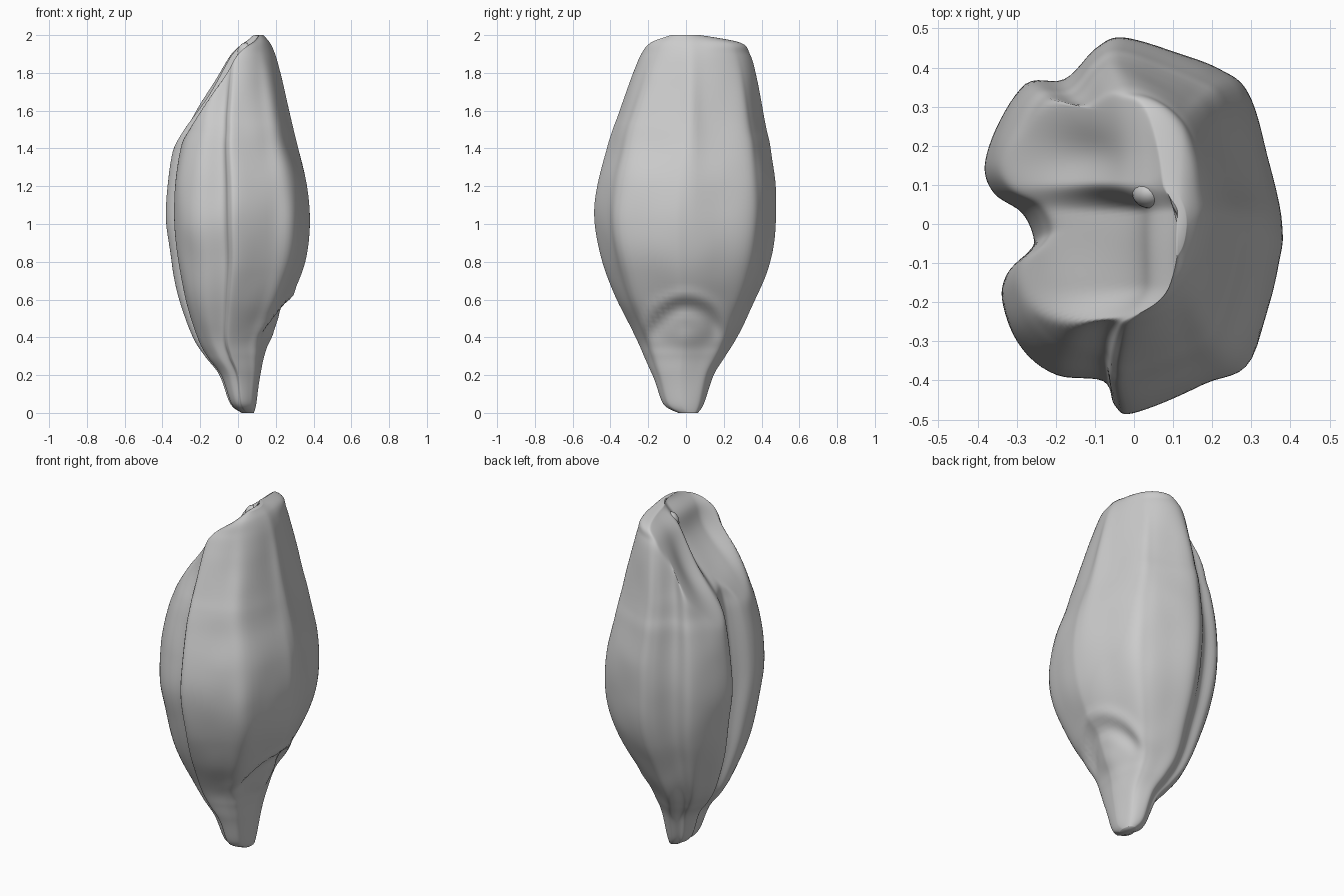
import bpy
import bmesh
import math
from mathutils import Vector, noise

cube = bpy.data.objects.get("Cube")
if cube:
    bpy.data.objects.remove(cube, do_unlink=True)

husk = bpy.data.materials.new("pale_grey_husk")
husk.use_nodes = True
husk.diffuse_color = (0.6, 0.6, 0.6, 1)
shader = husk.node_tree.nodes["Principled BSDF"]
shader.inputs["Base Color"].default_value = (0.6, 0.6, 0.6, 1)
shader.inputs["Roughness"].default_value = 0.7

# Widest cross-section: angular back, side ribs, two lobes and a groove
SECTION = [(.38, 0), (.37, -.1), (.3, -.34), (.18, -.41), (0, -.48), (-.05, -.46),
           (-.08, -.4), (-.2, -.385), (-.3, -.3), (-.34, -.2), (-.33, -.13),
           (-.28, -.08), (-.26, -.04), (-.29, .03), (-.36, .08), (-.385, .15),
           (-.35, .25), (-.28, .36), (-.18, .37), (-.1, .45), (-.03, .48),
           (.1, .44), (.22, .395), (.29, .34), (.34, .18)]

# Height, then the extents in x and y before the tip is scooped
PROFILE = [(0, .02, .08, -.04, .06), (.05, -.045, .095, -.125, .095),
           (.2, -.1, .12, -.18, .145), (.3, -.18, .135, -.22, .21),
           (.4, -.24, .16, -.265, .27), (.6, -.31, .27, -.365, .37),
           (.8, -.355, .355, -.44, .445), (1, -.38, .38, -.48, .475),
           (1.2, -.375, .365, -.465, .475), (1.4, -.345, .31, -.42, .45),
           (1.5, -.32, .285, -.39, .425), (1.6, -.295, .26, -.35, .405),
           (1.8, -.23, .215, -.28, .37), (1.9, -.18, .19, -.24, .34),
           (1.96, -.08, .165, -.19, .29), (2, .05, .13, -.08, .08)]


def spline(points, steps, closed):
    """Sample a smooth curve through points of any dimension."""
    n, out = len(points), []
    for i in range(n if closed else n - 1):
        pick = [points[k % n] if closed else points[min(max(k, 0), n - 1)]
                for k in range(i - 1, i + 3)]
        for s in range(steps):
            t = s / steps
            out.append([b + t / 2 * (c - a + t * (2 * a - 5 * b + 4 * c - d
                        + t * (3 * (b - c) + d - a))) for a, b, c, d in zip(*pick)])
    if not closed:
        out.append(list(points[-1]))
    return out


def bump(value, centre, width):
    return math.exp(-((value - centre) / width) ** 2)


def ramp(value, start, end):
    t = min(1, max(0, (value - start) / (end - start)))
    return t * t * (3 - 2 * t)


def scoop(y, z):
    """Slanted tip face: a deep hollow beside a higher, shallow shelf."""
    x = -.33 + .62 * (z - 1.4) + .05 * bump(z, 2, .06)
    x -= .02 * ramp(y, .03, .1)
    deep = ramp(y, -.28, -.16) * (1 - ramp(y, .03, .11))
    x += .085 * deep * bump(z, 1.78, .17)
    return x + .04 * bump(y, .17, .08) * bump(z, 1.72, .16)


def embryo(y, z):
    """Arched rim over a pit, with a low swelling inside."""
    arch = math.hypot(y / .2, (z - .4) / .2)
    upper = ramp(z, .36, .48)
    return (upper * (.01 * bump(arch, 1.12, .15) - .02 * bump(arch, .78, .2))
            + .015 * bump(y, 0, .09) * bump(z, .4, .06))


def husk_point(sx, sy, row):
    z, x_min, x_max, y_min, y_max = row
    # Round off the ribs towards the stem and the tip
    blend = .6 * max(0, 1 - z / .38) + .85 * ramp(z, 1.62, 1.95)
    scale = 1 + blend * (1 / math.hypot(sx / .38, sy / .48) - 1)
    sx, sy = sx * scale, sy * scale
    x = x_min + (sx + .385) / .765 * (x_max - x_min)
    y = y_min + (sy + .48) / .96 * (y_max - y_min)
    if sx > 0:
        spine = .012 * bump(y, .03, .04) * bump(z, 1.6, .35)
        x += min(1, sx * 5) * (embryo(y, z) + spine)
    # Smooth maximum keeps the scooped rim rounded
    floor = scoop(y, z)
    x = (x + floor + math.hypot(x - floor, .015)) / 2
    wobble = noise.noise(Vector((x * 6, y * 6, z * 4))) * .009
    return Vector((x + wobble * sx * 2, y + wobble * sy * 2, z))


def finish(name, mesh_data):
    mesh = bpy.data.meshes.new(name)
    mesh_data.to_mesh(mesh)
    mesh_data.free()
    mesh.materials.append(husk)
    for face in mesh.polygons:
        face.use_smooth = True
    obj = bpy.data.objects.new(name, mesh)
    bpy.context.collection.objects.link(obj)


# Grain body lofted from stem to tip
outline = spline(SECTION, 6, True)
bm = bmesh.new()
rings = []
for row in spline(PROFILE, 9, False):
    rings.append([bm.verts.new(husk_point(sx, sy, row)) for sx, sy in outline])
for low, high in zip(rings, rings[1:]):
    for i in range(len(low)):
        j = (i + 1) % len(low)
        bm.faces.new((low[i], low[j], high[j], high[i]))
for ring in (rings[0], rings[-1]):
    centre = bm.verts.new(sum((v.co for v in ring), Vector()) / len(ring))
    for i, v in enumerate(ring):
        bm.faces.new((v, ring[(i + 1) % len(ring)], centre))
bmesh.ops.recalc_face_normals(bm, faces=bm.faces)
finish("grain_body", bm)

# Small curled nub set into the tip rim
bm = bmesh.new()
bmesh.ops.create_uvsphere(bm, u_segments=20, v_segments=12, radius=1)
for v in bm.verts:
    v.co = Vector((.04 + v.co.x * .045, .08 + v.co.y * .04, 1.9 + v.co.z * .06))
finish("tip_nub", bm)
